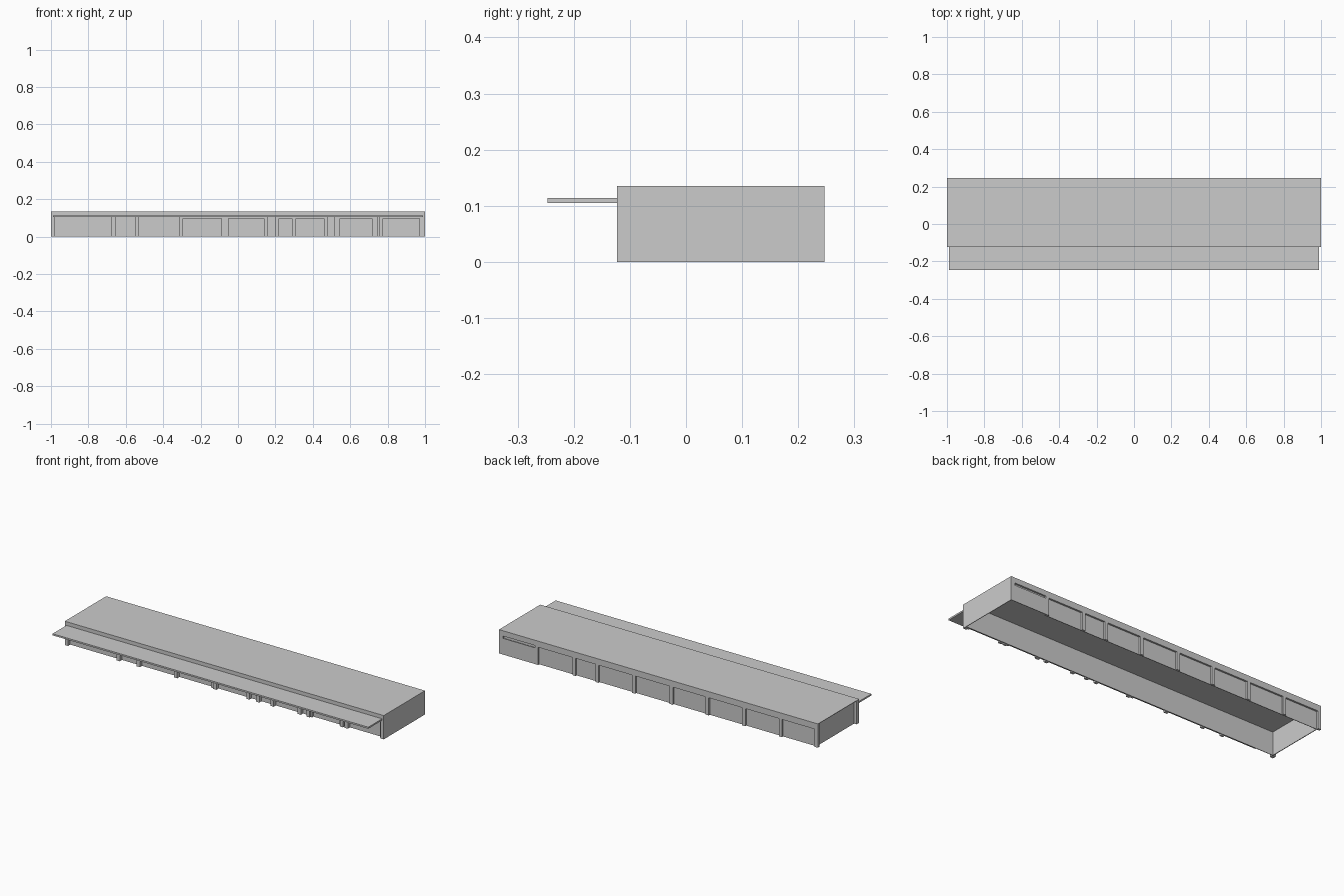
import bpy

BAND = 0.105   # underside of the fascia
TOP = 0.135
HEAD = 0.096   # top of the recessed panels
FRONT, BACK = -0.123, 0.247


def box(name, x0, x1, y0, y1, z0, z1):
    bpy.ops.mesh.primitive_cube_add(size=1, location=((x0 + x1) / 2, (y0 + y1) / 2, (z0 + z1) / 2))
    ob = bpy.context.object
    ob.name = name
    ob.scale = (x1 - x0, y1 - y0, z1 - z0)
    bpy.ops.object.transform_apply(location=False, rotation=False, scale=True)
    return ob


# thin roof with a deep fascia in front and behind, and the projecting front canopy
box("roof", -1, 1, FRONT, BACK, TOP - 0.003, TOP)
box("front_fascia", -1, 1, FRONT, -0.1, BAND, TOP - 0.003)
box("back_fascia", -1, 1, 0.234, BACK, BAND, TOP - 0.003)
box("canopy", -0.99, 0.99, -0.247, FRONT, BAND, 0.114)

# thin end walls, the left one set in behind its corner posts; open underneath
box("left_wall", -0.984, -0.98, -0.1, 0.238, 0, TOP - 0.003)
box("right_wall", 0.997, 1, -0.1, BACK, 0, TOP - 0.003)

# recessed front and back walls
box("front_wall", -0.98, 0.998, -0.103, -0.1, 0, BAND)
box("back_wall", -0.98, 0.765, 0.234, 0.237, 0, BAND)

# front posts
for x in (-0.99, -0.665, -0.54, -0.305, -0.06, 0.148, 0.21, 0.30, 0.47, 0.525, 0.735, 0.765, 0.99):
    box("front_post", x - 0.01, x + 0.01, FRONT, -0.1, 0, BAND)

# headers over the smaller front bays
for x0, x1 in ((-0.295, -0.07), (-0.05, 0.138), (0.22, 0.29), (0.31, 0.46), (0.535, 0.725), (0.775, 0.98)):
    box("front_header", x0, x1, -0.115, -0.103, HEAD, BAND)

# slim jambs beside the headers
for x0, x1 in ((-0.088, -0.07), (0.535, 0.545), (0.716, 0.725), (0.97, 0.98)):
    box("front_jamb", x0, x1, -0.115, -0.103, 0, HEAD)

# back posts, with a header across every bay
back_posts = (0.765, 0.53, 0.385, 0.155, -0.08, -0.305, -0.535, -0.765, -0.99)
for x in back_posts:
    box("back_post", x - 0.01, x + 0.01, 0.234, BACK, 0, BAND)
for right, left in zip(back_posts, back_posts[1:]):
    box("back_header", left + 0.01, right - 0.01, 0.237, BACK, HEAD + 0.004, BAND)

# flush last back bay with a narrow high window slit
box("back_end_wall", 0.775, 0.997, 0.244, BACK, 0, 0.092)
box("back_slit_panel", 0.775, 0.997, 0.234, 0.237, 0.088, BAND)
box("back_slit_end", 0.975, 0.997, 0.237, BACK, 0.092, BAND)
